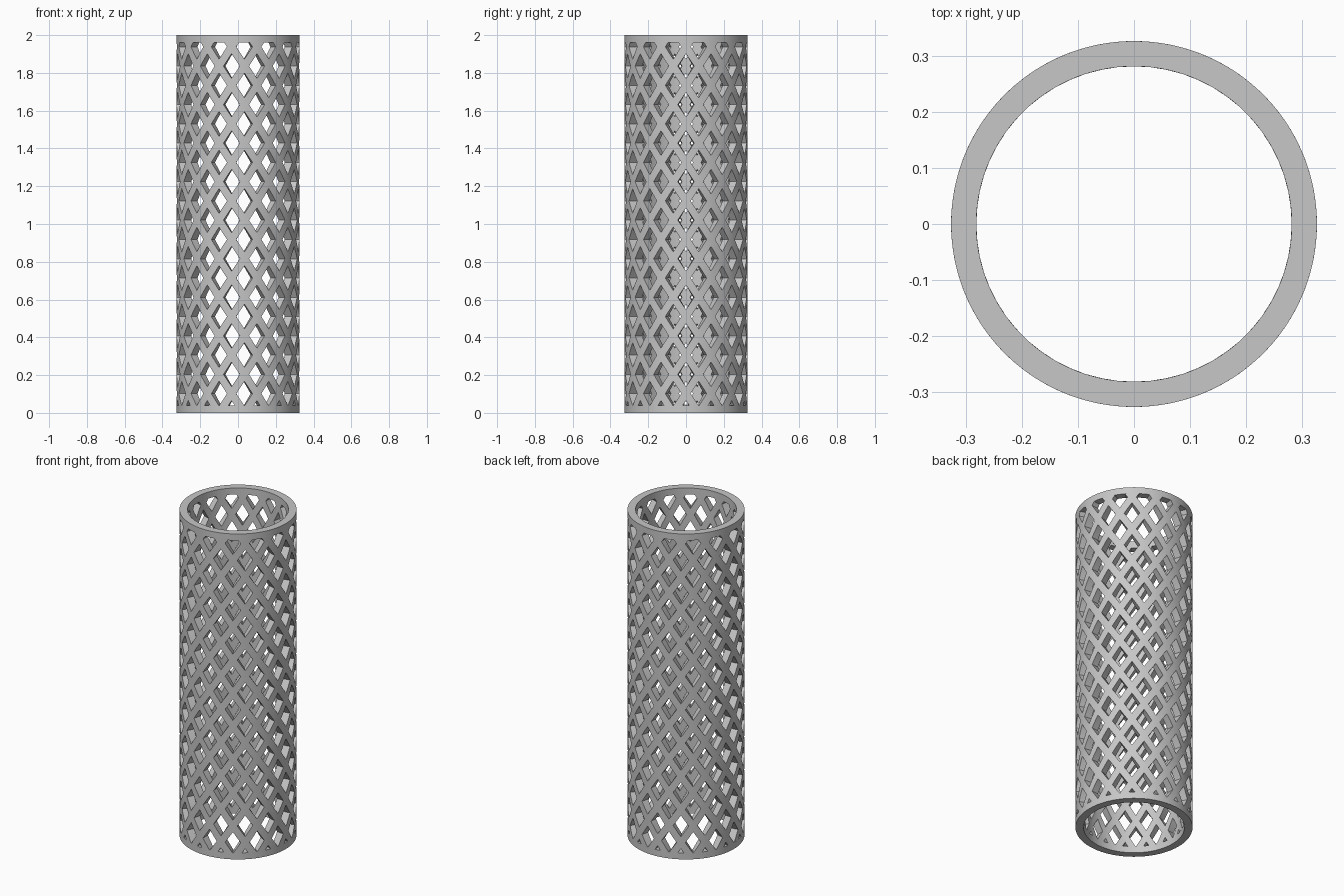
import bpy, bmesh, math
from mathutils import Vector

cube = bpy.data.objects.get("Cube")
if cube:
    bpy.data.objects.remove(cube, do_unlink=True)

OUTER, INNER, HEIGHT, RIM = 0.326, 0.281, 2.0, 0.04
COLUMNS = 30            # diamond columns around the tube
HALF_U = 2 * math.pi / COLUMNS
HALF_Z = 0.102          # half the height of one lattice cell
HOLE = 0.64             # hole size relative to its cell
STEPS = 4               # subdivisions along each strut

grey = bpy.data.materials.new("plain grey")
grey.use_nodes = True
grey.diffuse_color = (0.57, 0.57, 0.57, 1)
grey.node_tree.nodes["Principled BSDF"].inputs["Base Color"].default_value = grey.diffuse_color


def wrap_and_thicken(name, bm):
    """Roll a flat (angle, 0, z) sheet into a tube and give it a wall."""
    for v in bm.verts:
        a, _, z = v.co
        v.co = (OUTER * math.cos(a), OUTER * math.sin(a), z)
    bmesh.ops.remove_doubles(bm, verts=bm.verts[:], dist=1e-4)
    new = bmesh.ops.extrude_face_region(bm, geom=bm.faces[:], use_keep_orig=True)["geom"]
    for v in new:
        if isinstance(v, bmesh.types.BMVert):
            v.co.x *= INNER / OUTER
            v.co.y *= INNER / OUTER
    bmesh.ops.recalc_face_normals(bm, faces=bm.faces[:])
    mesh = bpy.data.meshes.new(name)
    bm.to_mesh(mesh)
    bm.free()
    mesh.materials.append(grey)
    obj = bpy.data.objects.new(name, mesh)
    bpy.context.collection.objects.link(obj)
    bpy.ops.object.select_all(action='DESELECT')
    obj.select_set(True)
    bpy.context.view_layer.objects.active = obj
    bpy.ops.object.shade_smooth_by_angle(angle=math.radians(30))


def diamond_frame(bm, u, z):
    """One lattice cell: a diamond with a smaller diamond hole."""
    corners = [Vector((HALF_U, 0, 0)), Vector((0, 0, HALF_Z)),
               Vector((-HALF_U, 0, 0)), Vector((0, 0, -HALF_Z))]
    ring = [corners[k].lerp(corners[(k + 1) % 4], i / STEPS)
            for k in range(4) for i in range(STEPS)]
    centre = Vector((u, 0, z))
    outer = [bm.verts.new(centre + p) for p in ring]
    inner = [bm.verts.new(centre + p * HOLE) for p in ring]
    for i in range(len(ring)):
        j = (i + 1) % len(ring)
        bm.faces.new((outer[i], outer[j], inner[j], inner[i]))


# Lattice wall, trimmed where it meets the rims
bm = bmesh.new()
for column in range(COLUMNS):
    for row in range(11):
        diamond_frame(bm, column * HALF_U, (2 * row + column % 2) * HALF_Z)
for z, side in ((RIM, -1), (HEIGHT - RIM, 1)):
    bmesh.ops.bisect_plane(bm, geom=bm.verts[:] + bm.edges[:] + bm.faces[:],
                           plane_co=(0, 0, z), plane_no=(0, 0, side), clear_outer=True)
wrap_and_thicken("lattice_wall", bm)

# Solid rims at both ends
for name, low in (("bottom_rim", 0), ("top_rim", HEIGHT - RIM)):
    bm = bmesh.new()
    count = COLUMNS * STEPS
    for i in range(count):
        a, b = (2 * math.pi * k / count for k in (i, i + 1))
        bm.faces.new([bm.verts.new((u, 0, z)) for u, z in
                      ((a, low), (b, low), (b, low + RIM), (a, low + RIM))])
    wrap_and_thicken(name, bm)
